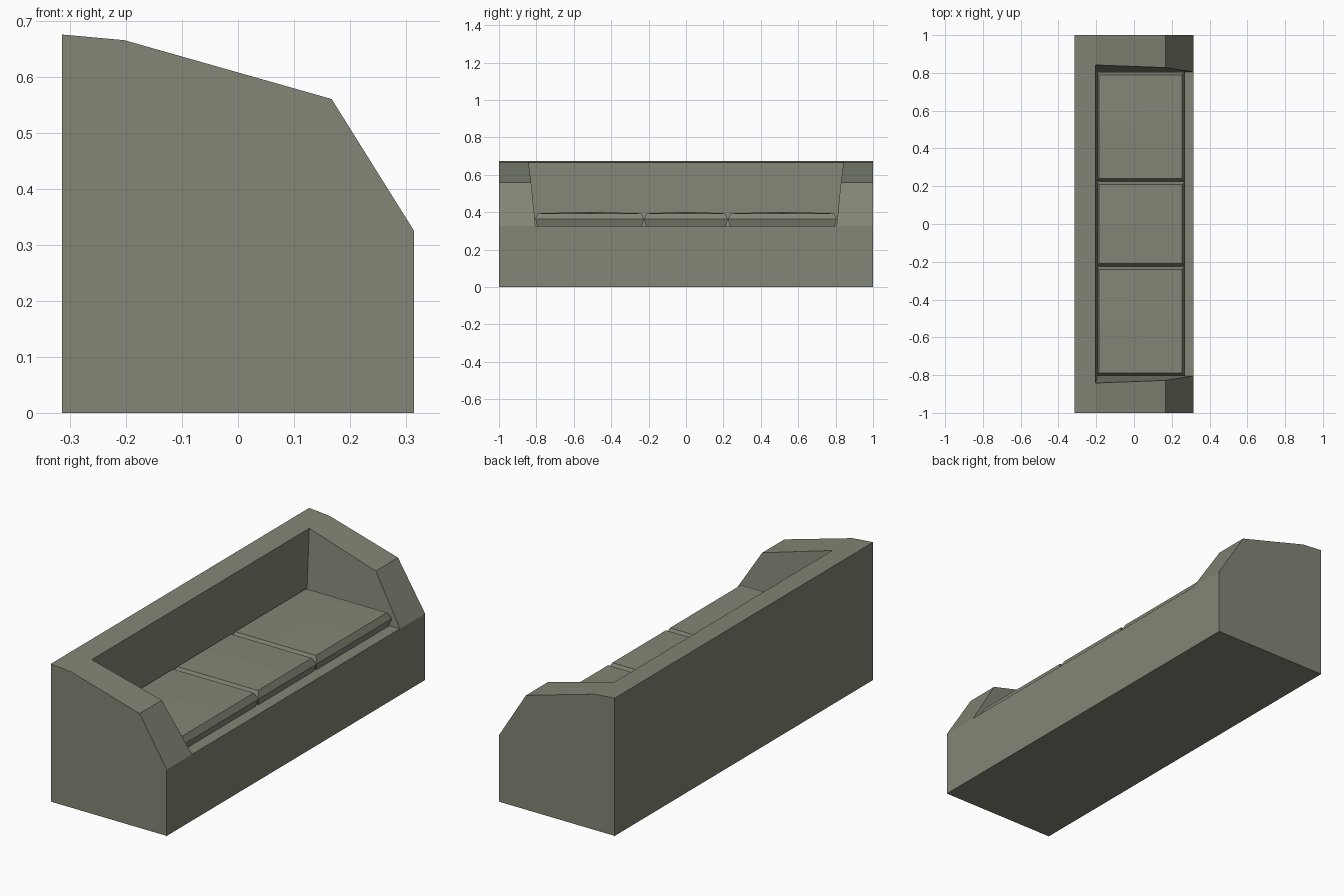
import bpy, bmesh

if "Cube" in bpy.data.objects:
    bpy.data.objects.remove(bpy.data.objects["Cube"])

fabric = bpy.data.materials.new("olive grey fabric")
fabric.diffuse_color = (0.223, 0.238, 0.178, 1)
fabric.use_nodes = True
fabric.node_tree.nodes["Principled BSDF"].inputs["Base Color"].default_value = fabric.diffuse_color


def make_object(name, bm):
    bmesh.ops.remove_doubles(bm, verts=bm.verts, dist=1e-5)
    bmesh.ops.recalc_face_normals(bm, faces=bm.faces)
    mesh = bpy.data.meshes.new(name)
    bm.to_mesh(mesh)
    bm.free()
    mesh.materials.append(fabric)
    ob = bpy.data.objects.new(name, mesh)
    bpy.context.collection.objects.link(ob)
    return ob


# Sofa frame: side profile with a sloped-wall seat recess
profile = [(-0.314, 0), (0.314, 0), (0.314, 0.325),
           (0.167, 0.56), (-0.203, 0.665), (-0.314, 0.675)]
recess = [(0.314, 0.805, 0.325), (0.167, 0.828, 0.56),
          (-0.203, 0.842, 0.665), (-0.192, 0.805, 0.325)]
bm = bmesh.new()
sides = []
for s in (-1, 1):
    o = [bm.verts.new((x, s, z)) for x, z in profile]
    i = [bm.verts.new((x, s * y, z)) for x, y, z in recess]
    bm.faces.new(o)                           # outer arm
    bm.faces.new((o[2], o[3], i[1], i[0]))    # arm front slope
    bm.faces.new((o[3], o[4], i[2], i[1]))    # arm top
    bm.faces.new(i)                           # inner arm
    sides.append((o, i))
(a, p), (b, q) = sides
bm.faces.new((a[0], a[1], b[1], b[0]))                            # underside
bm.faces.new((a[0], a[5], b[5], b[0]))                            # rear
bm.faces.new((a[1], a[2], p[0], q[0], b[2], b[1]))                # front
bm.faces.new((p[0], p[3], q[3], q[0]))                            # seat deck
bm.faces.new((p[3], p[2], q[2], q[3]))                            # inner back
bm.faces.new((a[4], a[5], b[5], b[4], q[2], p[2]))                # back top
make_object("sofa_frame", bm)


# Seat cushions: bevelled slabs with a slightly domed top
def cushion(name, y0, y1):
    bm = bmesh.new()
    x0, x1 = -0.2, 0.27
    rings = []
    for inset, z in ((0.012, 0.326), (0, 0.363), (0.016, 0.394)):
        xs = (x0 + inset, (x0 + x1) / 2, x1 - inset)
        ys = (y0 + inset, (y0 + y1) / 2, y1 - inset)
        order = [(0, 0), (1, 0), (2, 0), (2, 1), (2, 2), (1, 2), (0, 2), (0, 1)]
        rings.append([bm.verts.new((xs[i], ys[j], z)) for i, j in order])
    for lo, hi in zip(rings, rings[1:]):
        for k in range(8):
            n = (k + 1) % 8
            bm.faces.new((lo[k], lo[n], hi[n], hi[k]))
    bm.faces.new(rings[0])
    top = rings[2]
    mid = bm.verts.new(((x0 + x1) / 2, (y0 + y1) / 2, 0.402))
    for k in (0, 2, 4, 6):
        bm.faces.new((top[k - 1], top[k], top[k + 1], mid))
    make_object(name, bm)


cushion("seat_cushion_left", -0.806, -0.224)
cushion("seat_cushion_middle", -0.224, 0.224)
cushion("seat_cushion_right", 0.224, 0.806)
